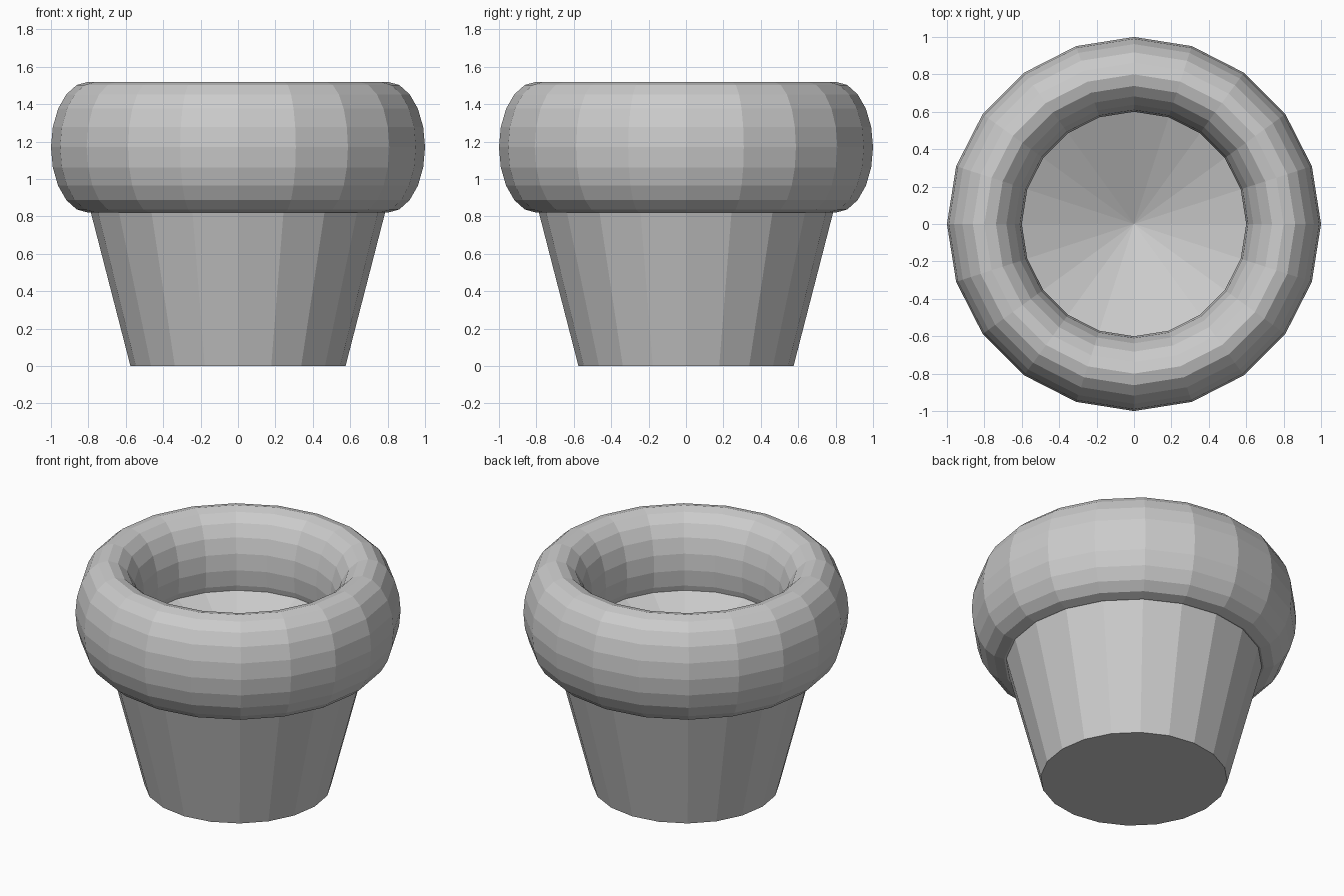
import bpy, bmesh
from math import cos, sin, pi

if "Cube" in bpy.data.objects:
    bpy.data.objects.remove(bpy.data.objects["Cube"])

SIDES = 20


def lathe(name, profile, closed=False):
    """Spin a list of (radius, z) points round the z axis; radius 0 makes a pole."""
    bm = bmesh.new()
    rings = []
    for r, z in profile:
        if r == 0:
            rings.append([bm.verts.new((0, 0, z))] * SIDES)
        else:
            rings.append([bm.verts.new((r * cos(2 * pi * i / SIDES),
                                        r * sin(2 * pi * i / SIDES), z))
                          for i in range(SIDES)])
    pairs = list(zip(rings, rings[1:]))
    if closed:
        pairs.append((rings[-1], rings[0]))
    for a, b in pairs:
        for i in range(SIDES):
            j = (i + 1) % SIDES
            bm.faces.new(dict.fromkeys((a[i], a[j], b[j], b[i])))
    bmesh.ops.recalc_face_normals(bm, faces=bm.faces)
    mesh = bpy.data.meshes.new(name)
    bm.to_mesh(mesh)
    bm.free()
    obj = bpy.data.objects.new(name, mesh)
    bpy.context.collection.objects.link(obj)
    return obj


# Tapered pot with a shallow conical hollow in its top
lathe("pot_body", [(0, 0), (0.575, 0), (0.82, 0.95), (0.72, 1.07), (0, 0.74)])

# Thick rounded rim: a torus with a tall oval section
rim = [(0.8 + 0.2 * cos(2 * pi * k / 20), 1.17 + 0.35 * sin(2 * pi * k / 20))
       for k in range(20)]
lathe("pot_rim", rim, closed=True)
